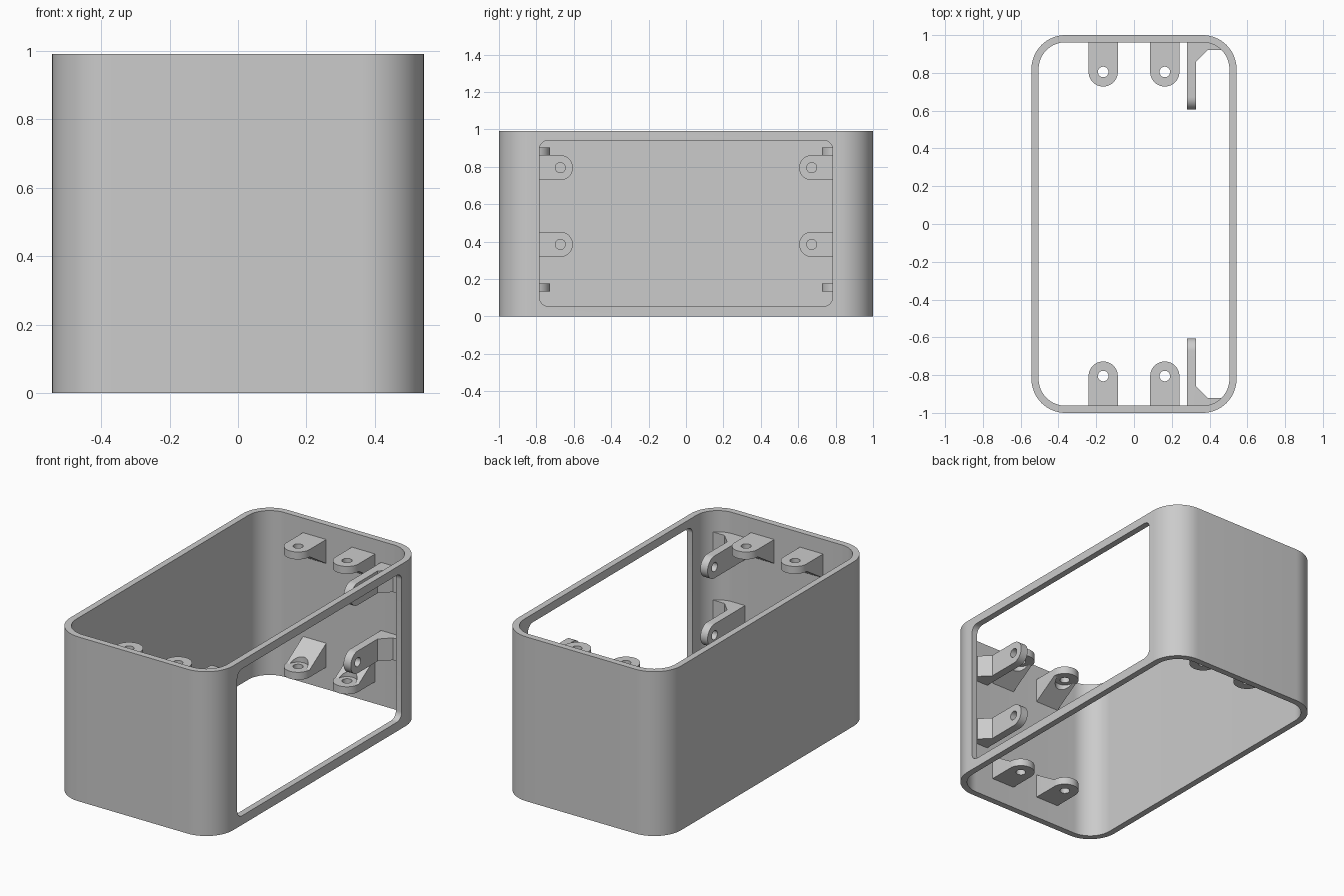
import bpy, math
from mathutils import Vector

if "Cube" in bpy.data.objects:
    bpy.data.objects.remove(bpy.data.objects["Cube"])

grey = bpy.data.materials.new("neutral grey")
grey.diffuse_color = (0.6, 0.6, 0.6, 1)
grey.use_nodes = True
grey.node_tree.nodes["Principled BSDF"].inputs["Base Color"].default_value = grey.diffuse_color

HX, HY, H, WALL, R = 0.543, 1.0, 0.99, 0.038, 0.18


def prism(name, pts, lo, hi, axis):
    """Extrude a 2D outline along an axis: 'z' takes (x, y), 'x' takes (y, z)."""
    def place(p, t):
        return (p[0], p[1], t) if axis == 'z' else (t, p[0], p[1])
    area = sum(a[0] * b[1] - b[0] * a[1] for a, b in zip(pts, pts[1:] + pts[:1]))
    if area < 0:
        pts = pts[::-1]
    n = len(pts)
    verts = [place(p, lo) for p in pts] + [place(p, hi) for p in pts]
    faces = [list(range(n))[::-1], list(range(n, 2 * n))]
    faces += [[i, (i + 1) % n, n + (i + 1) % n, n + i] for i in range(n)]
    me = bpy.data.meshes.new(name)
    me.from_pydata(verts, [], faces)
    me.materials.append(grey)
    ob = bpy.data.objects.new(name, me)
    bpy.context.collection.objects.link(ob)
    return ob


def arc(cx, cy, r, a0, a1, n):
    return [(cx + r * math.cos(math.radians(a0 + (a1 - a0) * i / n)),
             cy + r * math.sin(math.radians(a0 + (a1 - a0) * i / n))) for i in range(n + 1)]


def rounded_rect(x0, x1, y0, y1, r, n):
    return (arc(x1 - r, y1 - r, r, 0, 90, n) + arc(x0 + r, y1 - r, r, 90, 180, n)
            + arc(x0 + r, y0 + r, r, 180, 270, n) + arc(x1 - r, y0 + r, r, 270, 360, n))


def circle(cx, cy, r, n=32):
    return arc(cx, cy, r, 0, 360, n)[:-1]


def activate(ob):
    bpy.ops.object.select_all(action='DESELECT')
    ob.select_set(True)
    bpy.context.view_layer.objects.active = ob


def combine(ob, other, op='DIFFERENCE'):
    activate(ob)
    m = ob.modifiers.new("bool", 'BOOLEAN')
    m.operation, m.object, m.solver = op, other, 'EXACT'
    bpy.ops.object.modifier_apply(modifier=m.name)
    bpy.data.objects.remove(other)


def finish(ob, mirror=True):
    activate(ob)
    if mirror:
        m = ob.modifiers.new("mirror", 'MIRROR')
        m.use_axis = (False, True, False)
        m.use_mirror_merge = False
        bpy.ops.object.modifier_apply(modifier=m.name)
    bpy.ops.object.shade_smooth_by_angle(angle=math.radians(30))


# Open rounded sleeve with a window in the right wall
shell = prism("shell", rounded_rect(-HX, HX, -HY, HY, R, 16), 0, H, 'z')
combine(shell, prism("bore", rounded_rect(-HX + WALL, HX - WALL, -HY + WALL, HY - WALL,
                                          R - WALL, 16), -0.1, H + 0.1, 'z'))
combine(shell, prism("window", rounded_rect(-0.783, 0.783, 0.055, 0.94, 0.045, 8),
                     0.3, 0.8, 'x'))
finish(shell, mirror=False)

# Horizontal screw lugs on the end walls, each with a sloped brace
W, HOLE_Y = 0.0775, 0.805
for level, z0, z1, root, s in (("upper", 0.857, 0.902, 0.857, -1), ("lower", 0.132, 0.177, 0.177, 1)):
    for side, cx in (("left", -0.163), ("right", 0.163)):
        outline = arc(cx, HOLE_Y, W, 180, 360, 20) + [(cx + W, 0.975), (cx - W, 0.975)]
        lug = prism(f"{level}_{side}_lug", outline, z0, z1, 'z')
        slope = [(0.805, root - s * 0.01), (0.805, root), (0.975, root + s * 0.108),
                 (0.975, root - s * 0.01)]
        brace = prism("brace", slope, cx - W, cx + W, 'x')
        # clearance for the screw behind the hole
        combine(brace, prism("clearance", circle(cx, HOLE_Y, 0.055), root - 0.3, root + 0.3, 'z'))
        combine(lug, brace, 'UNION')
        combine(lug, prism("hole", circle(cx, HOLE_Y, 0.028), root - 0.3, root + 0.3, 'z'))
        finish(lug)

# Upright screw tabs beside the window, footed in the rounded corner
for level, cz in (("upper", 0.795), ("lower", 0.385)):
    foot = [(0.28, 0.55), (0.328, 0.55), (0.328, 0.86), (0.388, 0.92), (0.48, 0.92),
            (0.48, 0.93), (0.40, 0.975), (0.28, 0.975)]
    h, cy = 0.067, 0.672
    tab = prism(f"{level}_window_tab", foot, cz - h, cz + h, 'z')
    rounded = arc(cy, cz, h, 90, 270, 20) + [(1.1, cz - h), (1.1, cz + h)]
    combine(tab, prism("rounding", rounded, 0.2, 0.6, 'x'), 'INTERSECT')
    combine(tab, prism("hole", circle(cy, cz, 0.027), 0.2, 0.4, 'x'))
    finish(tab)
